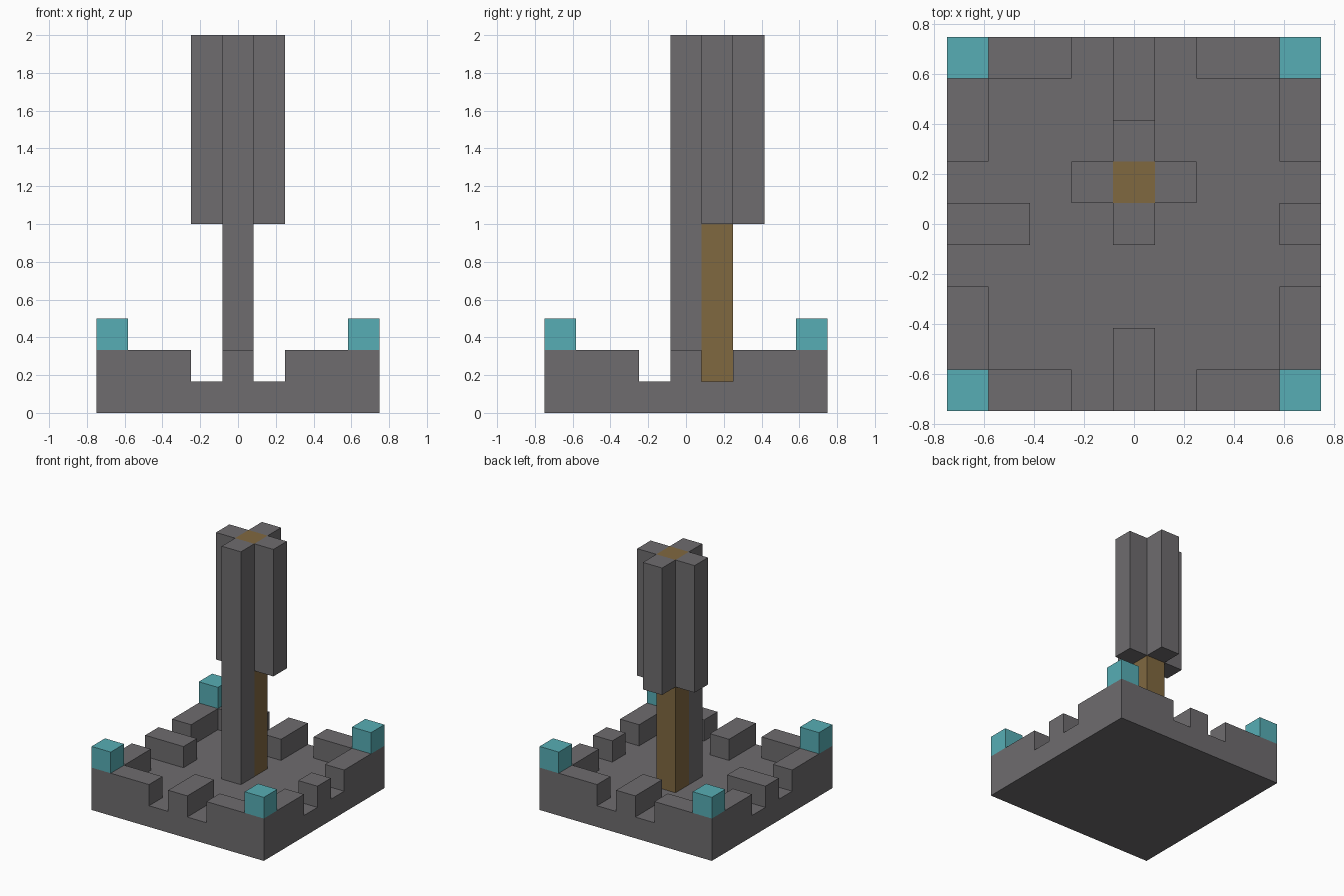
import bpy
import bmesh
from mathutils import Vector

U = 1 / 6      # block size
N = 9          # blocks along each side of the base

cube = bpy.data.objects.get("Cube")
if cube:
    bpy.data.objects.remove(cube, do_unlink=True)


def make_material(name, color):
    mat = bpy.data.materials.new(name)
    mat.use_nodes = True
    mat.diffuse_color = (*color, 1)
    bsdf = next(n for n in mat.node_tree.nodes if n.type == 'BSDF_PRINCIPLED')
    bsdf.inputs["Base Color"].default_value = (*color, 1)
    return mat


stone = make_material("grey stone", (0.156, 0.15, 0.158))
wood = make_material("brown wood", (0.216, 0.138, 0.051))
crystal = make_material("teal crystal", (0.095, 0.423, 0.462))


def add_object(name, bm, mat):
    bmesh.ops.recalc_face_normals(bm, faces=bm.faces)
    mesh = bpy.data.meshes.new(name)
    bm.to_mesh(mesh)
    bm.free()
    mesh.materials.append(mat)
    obj = bpy.data.objects.new(name, mesh)
    bpy.context.collection.objects.link(obj)
    return obj


def block(name, mat, x, y, z, height):
    """One-block-wide column; x and y are its centre, z its bottom, in blocks."""
    bm = bmesh.new()
    bmesh.ops.create_cube(bm, size=1)
    for v in bm.verts:
        v.co = Vector((v.co.x + x, v.co.y + y, (v.co.z + 0.5) * height + z)) * U
    return add_object(name, bm, mat)


def raise_faces(bm, faces, keep=False):
    """Extrude faces one block upwards and return the new verts' faces."""
    result = bmesh.ops.extrude_face_region(bm, geom=faces, use_keep_orig=keep)
    verts = [g for g in result["geom"] if isinstance(g, bmesh.types.BMVert)]
    bmesh.ops.translate(bm, verts=verts, vec=(0, 0, U))
    return [g for g in result["geom"] if isinstance(g, bmesh.types.BMFace)]


def is_wall(face):
    """Corner walls, a merlon in the middle of each side, three of them deeper."""
    c = face.calc_center_median() / U
    x, y = round(c.x), round(c.y)
    far, near = max(abs(x), abs(y)), min(abs(x), abs(y))
    if far == 4:
        return near != 1
    return far == 3 and near == 0 and x != 3


# Base slab with the battlements raised from it
bm = bmesh.new()
bmesh.ops.create_grid(bm, x_segments=N, y_segments=N, size=N * U / 2)
floor = raise_faces(bm, bm.faces[:], keep=True)
raise_faces(bm, [f for f in floor if is_wall(f)])
bmesh.ops.dissolve_limit(bm, angle_limit=0.01, verts=bm.verts, edges=bm.edges)
add_object("battlement_base", bm, stone)

# Crystal block on each corner
for sx, side in ((-1, "right"), (1, "left")):
    for sy, end in ((-1, "front"), (1, "back")):
        block(f"corner_block_{end}_{side}", crystal, 4 * sx, 4 * sy, 2, 1)

# Tower: wooden core, full-height front pillar and three hanging arms
block("tower_core", wood, 0, 1, 1, 11)
block("tower_front_pillar", stone, 0, 0, 1, 11)
for name, x, y in (("left", 1, 1), ("right", -1, 1), ("back", 0, 2)):
    block(f"tower_{name}_arm", stone, x, y, 6, 6)
